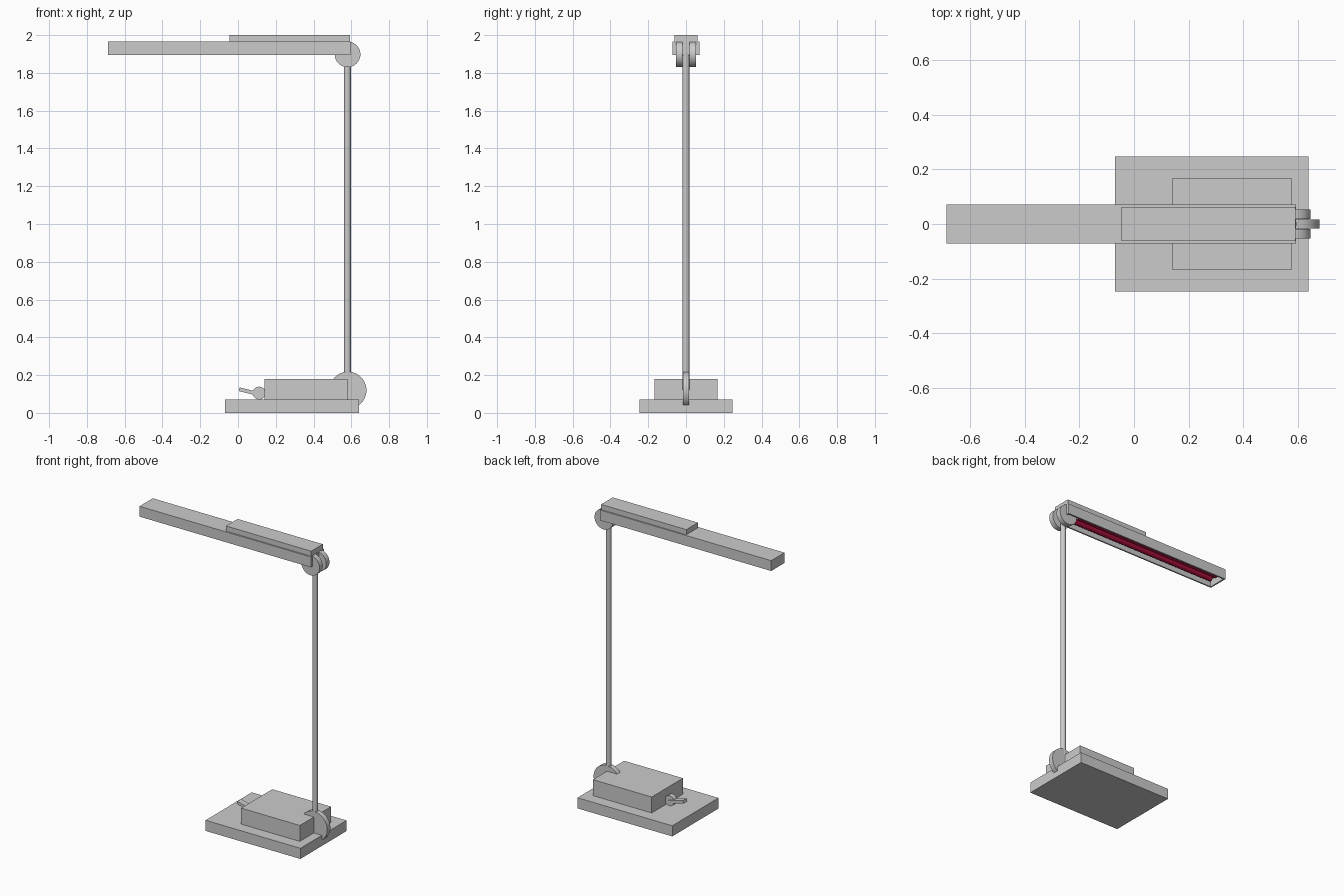
import bpy, bmesh, math
from mathutils import Vector

if "Cube" in bpy.data.objects:
    bpy.data.objects.remove(bpy.data.objects["Cube"])


def finish(name, bm, smooth=False):
    bmesh.ops.recalc_face_normals(bm, faces=bm.faces)
    me = bpy.data.meshes.new(name)
    bm.to_mesh(me)
    bm.free()
    ob = bpy.data.objects.new(name, me)
    bpy.context.collection.objects.link(ob)
    if smooth:
        bpy.ops.object.select_all(action='DESELECT')
        ob.select_set(True)
        bpy.context.view_layer.objects.active = ob
        bpy.ops.object.shade_smooth_by_angle()
    return ob


def box_bm(x, y, z):
    bm = bmesh.new()
    bmesh.ops.create_cube(bm, size=1)
    for v in bm.verts:
        v.co = [(a[0] + a[1]) / 2 + c * (a[1] - a[0]) for a, c in zip((x, y, z), v.co)]
    return bm


def box(name, x, y, z):
    return finish(name, box_bm(x, y, z))


def rod(name, a, b, r, segments=32):
    """Capped cylinder between two points."""
    a, b = Vector(a), Vector(b)
    bm = bmesh.new()
    bmesh.ops.create_cone(bm, cap_ends=True, segments=segments, radius1=r, radius2=r,
                          depth=(b - a).length)
    rot = (b - a).to_track_quat('Z', 'Y')
    for v in bm.verts:
        v.co = rot @ v.co + (a + b) / 2
    return finish(name, bm, True)


# base
box("base_plate", (-0.07, 0.64), (-0.247, 0.247), (0, 0.072))
box("base_housing", (0.14, 0.58), (-0.167, 0.167), (0.072, 0.18))

# upright and its hinges
rod("base_hinge_disc", (0.582, -0.017, 0.12), (0.582, 0.017, 0.12), 0.098, 48)
rod("pole", (0.579, 0, 0.12), (0.579, 0, 1.91), 0.018, 24)
for side, s in (("front", -1), ("back", 1)):
    rod("arm_hinge_disc_" + side, (0.58, s * 0.018, 1.898), (0.58, s * 0.053, 1.898), 0.068, 40)

# rocker switch with its lever
rod("switch_pivot", (0.112, -0.017, 0.105), (0.112, 0.017, 0.105), 0.034, 24)
lever = box("switch_lever", (-0.055, 0.055), (-0.02, 0.02), (-0.01, 0.01))
lever.location = (0.06, 0, 0.112)
lever.rotation_euler.y = math.radians(14)

# lamp head: box hollowed from below
bm = box_bm((-0.688, 0.595), (-0.071, 0.071), (1.895, 1.965))
bm.normal_update()
bottom = min(bm.faces, key=lambda f: f.calc_center_median().z)
bmesh.ops.inset_region(bm, faces=[bottom], thickness=0.014)
ext = bmesh.ops.extrude_discrete_faces(bm, faces=[bottom])
for v in ext["faces"][0].verts:
    v.co.z = 1.945
finish("lamp_head", bm)
box("head_cap", (-0.046, 0.592), (-0.062, 0.062), (1.965, 2.0))

# lamp tubes with sockets
red = bpy.data.materials.new("tube_red")
red.diffuse_color = (0.35, 0.005, 0.04, 1)
red.use_nodes = True
red.node_tree.nodes["Principled BSDF"].inputs["Base Color"].default_value = red.diffuse_color
for side, y in (("front", -0.027), ("back", 0.027)):
    tube = rod("lamp_tube_" + side, (-0.65, y, 1.925), (0.5, y, 1.925), 0.017, 20)
    tube.data.materials.append(red)
    rod("tube_socket_" + side, (0.49, y, 1.925), (0.581, y, 1.925), 0.019, 20)
